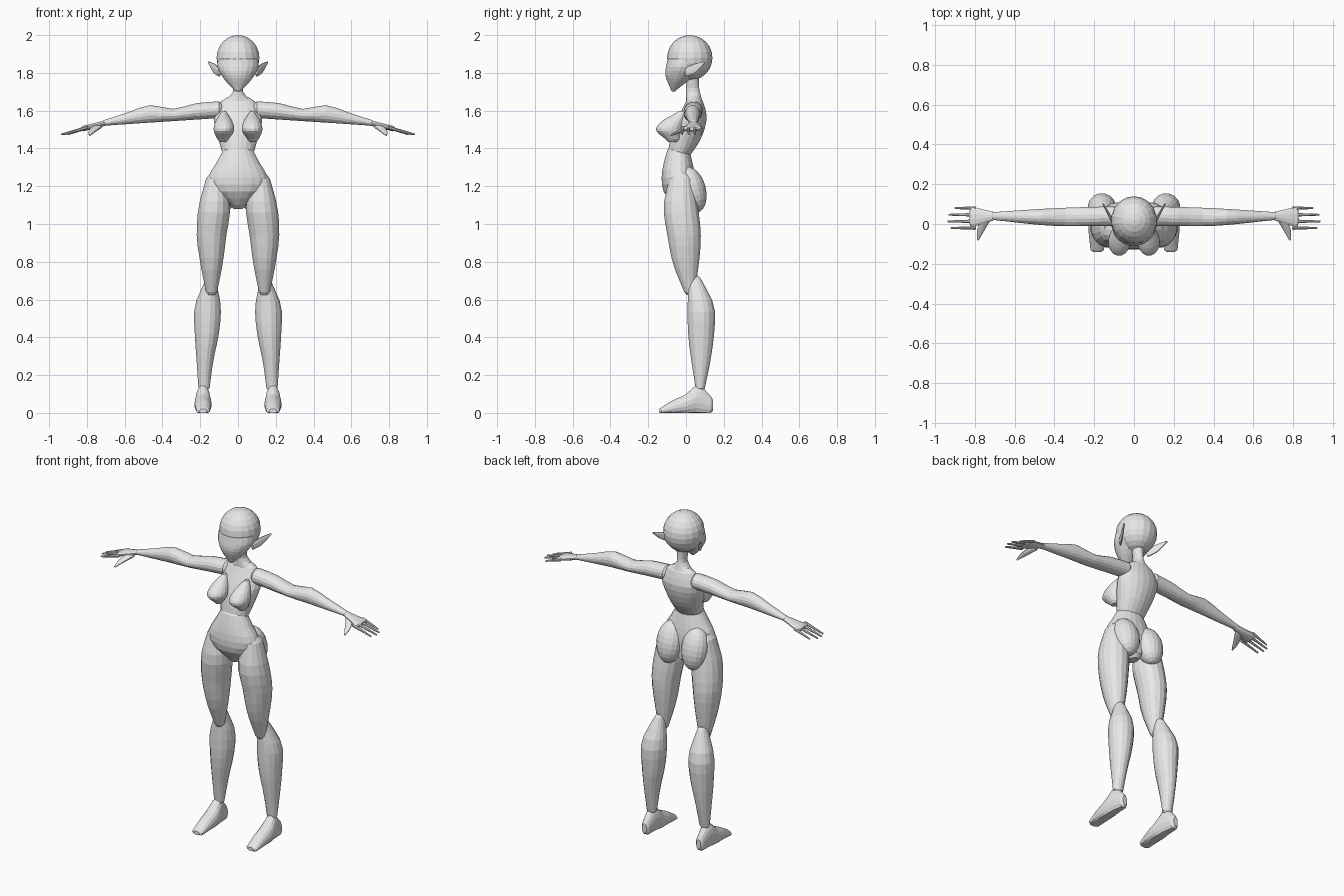
import bpy, bmesh, math
from mathutils import Matrix

cube = bpy.data.objects.get("Cube")
if cube:
    bpy.data.objects.remove(cube, do_unlink=True)

# One plain clay colour for the whole figure
GREY = (0.8, 0.8, 0.8, 1)
clay = bpy.data.materials.new("clay_grey")
clay.use_nodes = True
clay.diffuse_color = GREY
clay.node_tree.nodes["Principled BSDF"].inputs["Base Color"].default_value = GREY


def finish(name, bm, mirror):
    """Turn a bmesh into a flat-shaded object, optionally mirrored across x."""
    bmesh.ops.recalc_face_normals(bm, faces=bm.faces)
    mesh = bpy.data.meshes.new(name)
    bm.to_mesh(mesh)
    bm.free()
    mesh.materials.append(clay)
    obj = bpy.data.objects.new(name, mesh)
    bpy.context.collection.objects.link(obj)
    if mirror:
        modifier = obj.modifiers.new("other_side", "MIRROR")
        modifier.use_mirror_merge = False


def flow(values, t):
    """Smooth curve through evenly spaced values, for t from start to end."""
    spans = len(values) - 1
    if spans == 0:
        return values[0]
    i = min(int(t * spans), spans - 1)
    t = t * spans - i
    b, c = values[i], values[i + 1]
    a = values[i - 1] if i > 0 else b + b - c
    d = values[i + 2] if i + 2 <= spans else c + c - b
    slope_in, slope_out = (c - a) / 2, (d - b) / 2
    ease = t * t * (3 - 2 * t)
    return (b + (c - b) * ease
            + slope_in * t * (1 - t) ** 2 - slope_out * t * t * (1 - t))


def loft(name, axis, start, end, edges, sides=16, rows=10, mirror=True, floor=0):
    """Skin ellipses between four edge curves, with a shallow dome on each end."""
    bm = bmesh.new()
    rings = []

    def add_ring(t, domed):
        low_a, high_a, low_b, high_b = (flow(edge, t) for edge in edges)
        radius_a, radius_b = (high_a - low_a) / 2, (high_b - low_b) / 2
        along = start + (end - start) * t
        if domed:
            outward = math.copysign(min(radius_a, radius_b) / 2, end - start)
            along += outward if t > 0 else -outward
            radius_a, radius_b = radius_a * 0.6, radius_b * 0.6
        ring = []
        for k in range(sides):
            angle = math.tau * (k + 0.5) / sides
            a = (low_a + high_a) / 2 + radius_a * math.cos(angle)
            b = (low_b + high_b) / 2 + radius_b * math.sin(angle)
            point = {"x": (along, a, b),
                     "y": (a, along, max(b, floor)),
                     "z": (a, b, along)}[axis]
            ring.append(bm.verts.new(point))
        rings.append(ring)

    add_ring(0, True)
    for row in range(rows + 1):
        add_ring(row / rows, False)
    add_ring(1, True)
    for one, two in zip(rings, rings[1:]):
        for k in range(sides):
            n = (k + 1) % sides
            bm.faces.new((one[k], one[n], two[n], two[k]))
    bm.faces.new(rings[0])
    bm.faces.new(rings[-1])
    finish(name, bm, mirror)


def upright(name, top, bottom, inner, outer, front, back):
    """A paired part running down the body."""
    loft(name, "z", top, bottom, (inner, outer, front, back))


def centred(name, top, bottom, width, front, back):
    """A single part running down the centre line, with its half width."""
    edges = ([-w for w in width], width, front, back)
    loft(name, "z", top, bottom, edges, sides=20, rows=8, mirror=False)


def sideways(name, start, tip, front, back, low, high, sides=16):
    """A paired part running out along the arm."""
    loft(name, "x", start, tip, (front, back, low, high), sides)


def lengthwise(name, start, tip, inner, outer, low, high, sides=16):
    """A paired part running from front to back."""
    loft(name, "y", start, tip, (inner, outer, low, high), sides)


def ellipsoid(name, centre, radii, tilt=0, mirror=True):
    bm = bmesh.new()
    matrix = (Matrix.Translation(centre) @ Matrix.Rotation(tilt, 4, "X")
              @ Matrix.Diagonal((*radii, 1)))
    bmesh.ops.create_uvsphere(bm, u_segments=18, v_segments=12,
                              radius=1, matrix=matrix)
    finish(name, bm, mirror)


# Head, face wedge, neck and swept-back pointed ears
ellipsoid("cranium", centre=(0, 0.02, 1.88), radii=(0.115, 0.12, 0.12), mirror=False)
centred("face", top=1.87, bottom=1.71,
        width=[0.11, 0.11, 0.09, 0.06, 0.02],
        front=[-0.1, -0.11, -0.08],
        back=[0.1, 0.05, -0.05])
centred("neck", top=1.8, bottom=1.64,
        width=[0.04, 0.03, 0.03, 0.09],
        front=[0], back=[0.07, 0.07, 0.09])
lengthwise("ears", start=0, tip=0.1,
           inner=[0.09, 0.15], outer=[0.11, 0.16],
           low=[1.78, 1.8, 1.85], high=[1.83, 1.85, 1.86], sides=8)

# Rib cage, then abdomen and hips
centred("torso", top=1.65, bottom=1.36,
        width=[0.09, 0.13, 0.12, 0.1, 0.08],
        front=[0, -0.07, -0.1],
        back=[0.09, 0.11, 0.1, 0.07, 0.02])
centred("pelvis", top=1.39, bottom=1.1,
        width=[0.08, 0.12, 0.16, 0.14, 0.04],
        front=[-0.1, -0.12, -0.13, -0.12, -0.07],
        back=[0.02, 0.05, 0.05])

# Chest and seat volumes
upright("breasts", top=1.59, bottom=1.45,
        inner=[0.06, 0.03, 0.02, 0.05],
        outer=[0.09, 0.12, 0.13, 0.11],
        front=[-0.05, -0.13, -0.16, -0.11],
        back=[0, -0.03])
ellipsoid("buttocks", centre=(0.085, 0.03, 1.18), radii=(0.08, 0.075, 0.125), tilt=0.25)

# Legs and feet
upright("thighs", top=1.24, bottom=0.64,
        inner=[0.07, 0.04, 0.06, 0.08, 0.11],
        outer=[0.17, 0.21, 0.22, 0.2, 0.17],
        front=[-0.09, -0.12, -0.1, -0.07, -0.01],
        back=[0.04, 0.08, 0.05])
upright("shins", top=0.71, bottom=0.13,
        inner=[0.12, 0.09, 0.1, 0.13, 0.15],
        outer=[0.17, 0.23, 0.23, 0.22, 0.21],
        front=[0.01, 0.01, 0.05],
        back=[0.08, 0.15, 0.15, 0.13, 0.1])
lengthwise("feet", start=-0.13, tip=0.13,
           inner=[0.15, 0.14, 0.16], outer=[0.22, 0.23, 0.21],
           low=[-0.01], high=[0.03, 0.07, 0.1, 0.15, 0.09])

# Arms and hands
sideways("arms", start=0.1, tip=0.71,
         front=[-0.01, -0.01, 0.02], back=[0.09, 0.08, 0.06],
         low=[1.56, 1.52], high=[1.65, 1.64, 1.61, 1.63, 1.59, 1.55])
sideways("palms", start=0.7, tip=0.82,
         front=[0.02, -0.02], back=[0.06, 0.09],
         low=[1.52, 1.49], high=[1.55, 1.52], sides=12)
reach = {"index": 0.92, "middle": 0.935, "ring": 0.93, "little": 0.9}
for place, (finger, tip) in enumerate(reach.items()):
    y = place / 30 - 0.02
    sideways(finger + "_fingers", start=0.8, tip=tip,
             front=[y - 0.01, y - 0.005], back=[y + 0.01, y + 0.005],
             low=[1.5, 1.47], high=[1.52, 1.48], sides=8)
lengthwise("thumbs", start=0.02, tip=-0.08,
           inner=[0.72, 0.75, 0.78], outer=[0.77, 0.79, 0.79],
           low=[1.5, 1.465], high=[1.53, 1.475], sides=10)
